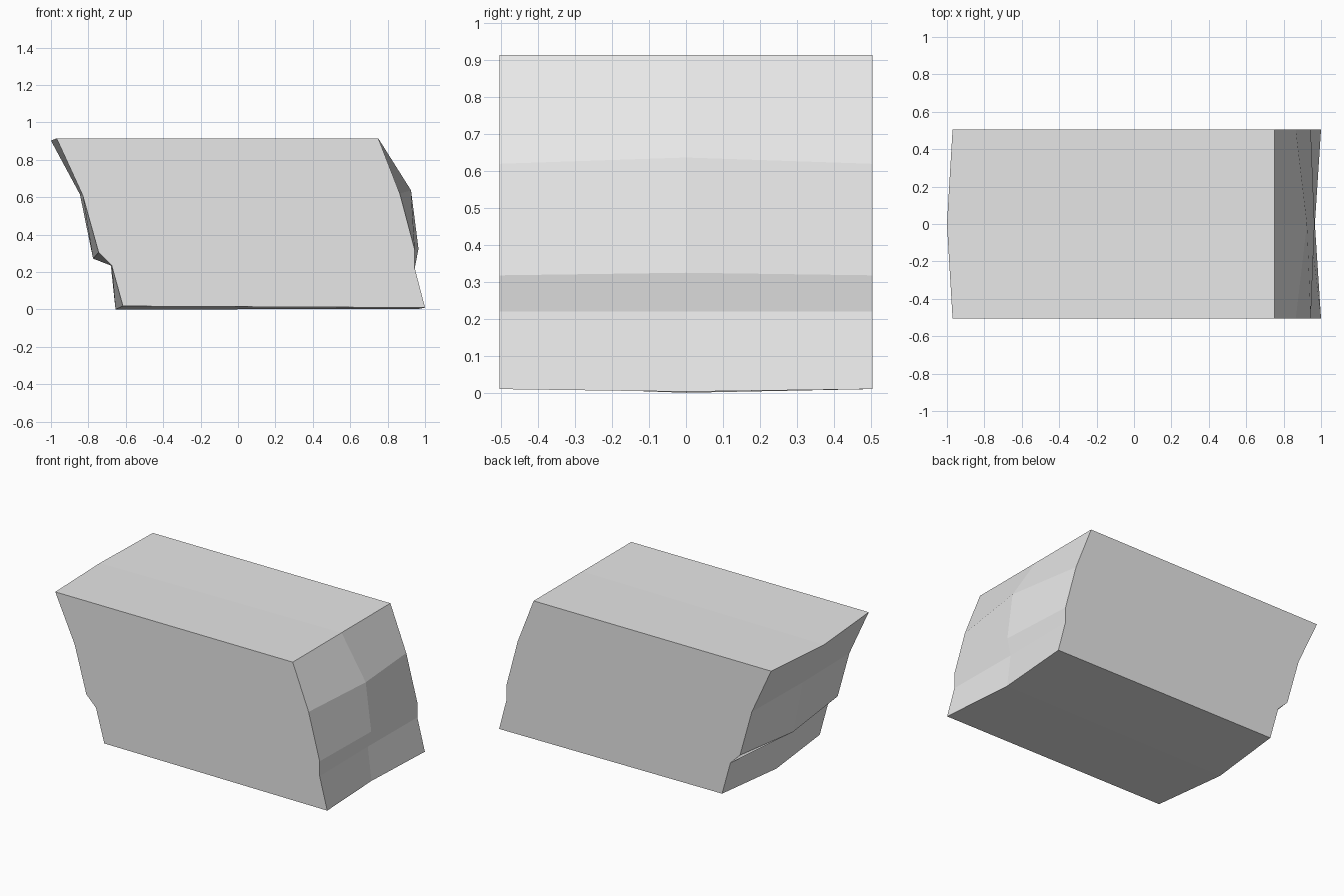
import bpy
import bmesh

cube = bpy.data.objects.get("Cube")
if cube:
    bpy.data.objects.remove(cube, do_unlink=True)

HALF_DEPTH = 0.505

# Cross-sections (x, z), running up the right side and down the left side
end_section = [
    (1.0, 0.01), (0.945, 0.22), (0.945, 0.318), (0.865, 0.62), (0.75, 0.915),
    (-0.97, 0.915), (-0.83, 0.61), (-0.745, 0.305), (-0.675, 0.235), (-0.615, 0.018),
]
middle_section = [
    (0.967, 0.003), (0.94, 0.22), (0.965, 0.325), (0.925, 0.637), (0.75, 0.915),
    (-1.0, 0.903), (-0.845, 0.615), (-0.775, 0.272), (-0.68, 0.235), (-0.655, 0.0),
]

# Pale grey stone
stone = bpy.data.materials.new("pale_grey_stone")
stone.use_nodes = True
grey = (0.8, 0.8, 0.8, 1.0)
stone.diffuse_color = grey
stone.node_tree.nodes["Principled BSDF"].inputs["Base Color"].default_value = grey

# Loft the block through front, middle and back sections
bm = bmesh.new()
sections = [(-HALF_DEPTH, end_section), (0.0, middle_section), (HALF_DEPTH, end_section)]
rings = [[bm.verts.new((x, y, z)) for x, z in section] for y, section in sections]
count = len(end_section)
for near, far in zip(rings, rings[1:]):
    for i in range(count):
        j = (i + 1) % count
        bm.faces.new((near[i], far[i], far[j], near[j]))

# Flat end caps
bm.faces.new(rings[0])
bm.faces.new(rings[-1])
bmesh.ops.recalc_face_normals(bm, faces=bm.faces)

mesh = bpy.data.meshes.new("stone_block")
bm.to_mesh(mesh)
bm.free()
mesh.materials.append(stone)
block = bpy.data.objects.new("stone_block", mesh)
bpy.context.collection.objects.link(block)
